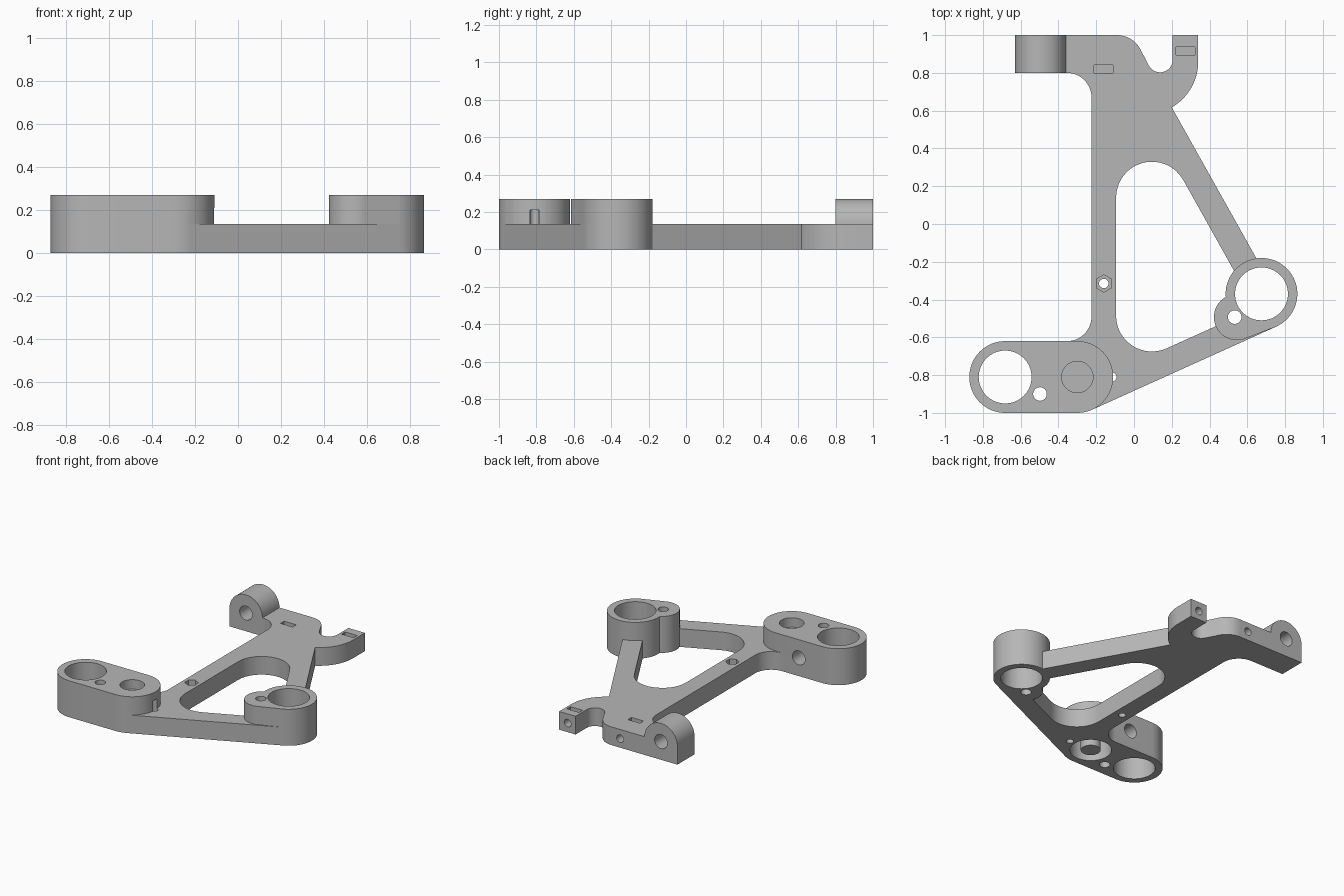
import bpy, bmesh
from math import pi, cos, sin, radians
from mathutils import Matrix, Vector

if "Cube" in bpy.data.objects:
    bpy.data.objects.remove(bpy.data.objects["Cube"], do_unlink=True)

PLATE, TALL = 0.135, 0.27
LEFT_RING = (-0.682, -0.81)
LEFT_PIVOT = (-0.30, -0.81)
RIGHT_RING = (0.675, -0.37)
LOBE = (0.545, -0.493)
R_BOSS, R_BORE = 0.19, 0.14

grey = bpy.data.materials.new("plain grey")
grey.use_nodes = True
grey.diffuse_color = (0.47, 0.47, 0.47, 1)
grey.node_tree.nodes["Principled BSDF"].inputs["Base Color"].default_value = (0.47, 0.47, 0.47, 1)


def arc(centre, r, a0, a1, n=16):
    """Points on an arc, angles in degrees."""
    return [(centre[0] + r * cos(radians(a0 + (a1 - a0) * i / n)),
             centre[1] + r * sin(radians(a0 + (a1 - a0) * i / n))) for i in range(n + 1)]


def circle(centre, r, n=64):
    return arc(centre, r, 0, 360, n)[:-1]


def prism(name, outline, z0, z1):
    """Extrude an outline from z0 up to z1."""
    bm = bmesh.new()
    face = bm.faces.new([bm.verts.new((x, y, z0)) for x, y in outline])
    ext = bmesh.ops.extrude_face_region(bm, geom=[face])
    bmesh.ops.translate(bm, vec=(0, 0, z1 - z0),
                        verts=[v for v in ext["geom"] if isinstance(v, bmesh.types.BMVert)])
    bmesh.ops.recalc_face_normals(bm, faces=bm.faces)
    mesh = bpy.data.meshes.new(name)
    bm.to_mesh(mesh)
    bm.free()
    mesh.materials.append(grey)
    obj = bpy.data.objects.new(name, mesh)
    bpy.context.collection.objects.link(obj)
    return obj


def prism_y(name, outline, y0, y1):
    """Extrude an x-z outline along y."""
    obj = prism(name, outline, -y1, -y0)
    obj.data.transform(Matrix.Rotation(pi / 2, 4, "X"))
    return obj


def box(name, x0, x1, y0, y1, z0, z1):
    return prism(name, [(x0, y0), (x1, y0), (x1, y1), (x0, y1)], z0, z1)


def combine(target, tool, operation):
    """Boolean the tool into the target, then discard the tool."""
    mod = target.modifiers.new(operation, "BOOLEAN")
    mod.operation, mod.solver, mod.object = operation, "EXACT", tool
    bpy.context.view_layer.objects.active = target
    bpy.ops.object.modifier_apply(modifier=mod.name)
    bpy.data.objects.remove(tool, do_unlink=True)


# Directions of the two slanted arms
low_dir = (Vector(RIGHT_RING) - Vector(LEFT_PIVOT)).normalized()
low_normal = Vector((low_dir.y, -low_dir.x))
side_dir = Vector((0.488, -0.873))
side_normal = Vector((0.873, 0.488))
low_start = Vector(LEFT_PIVOT) + low_normal * R_BOSS
low_end = Vector(RIGHT_RING) + low_normal * R_BOSS
fork_end = Vector((0.2, 0.62))

# Flat arm plate with hook, tab and filleted neck
outline = [(-0.45, 1.0), (-0.45, 0.80)]
outline += arc((-0.355, 0.67), 0.13, 90, 0)
outline += arc((-0.355, -0.49), 0.13, 0, -90)
outline += [(-0.355, LEFT_PIVOT[1]), tuple(low_start), tuple(low_end), RIGHT_RING,
            tuple(fork_end + side_dir)]
outline += arc((0.06, 0.86), 0.28, -60, 0)
outline += [(0.34, 1.0), (0.205, 1.0)]
outline += arc((0.138, 0.87), 0.067, 0, -150)
outline += arc((-0.09, 0.86), 0.14, 30, 90)
arm = prism("suspension_arm", outline, 0, PLATE)

# Central window between the arms
top_c, low_c = (0.095, 0.14), (0.095, -0.485)
top_angle, low_angle = 29.2, -66.0
window = arc(low_c, R_BOSS, 180, 360 + low_angle)
window += [tuple(Vector(window[-1]) + low_dir * 0.4)]
upper = arc(top_c, R_BOSS, top_angle, 180)
window += [tuple(Vector(upper[0]) + side_dir * 0.6)] + upper
combine(arm, prism("window_cutter", window, -0.1, 0.4), "DIFFERENCE")

# Tall bosses
stadium = arc(LEFT_PIVOT, R_BOSS, -90, 90, 32) + arc(LEFT_RING, R_BOSS, 90, 270, 32)
lobe_low = Vector(LOBE) + low_normal * 0.122
solids = [
    prism("left_boss", stadium, 0, TALL),
    prism("right_boss", circle(RIGHT_RING, R_BOSS), 0, TALL),
    prism("right_lobe", circle(LOBE, 0.122), 0, TALL),
    prism("lobe_web", [LOBE, tuple(lobe_low), tuple(low_end), RIGHT_RING], 0, TALL),
    prism_y("hinge_block", [(-0.63, 0), (-0.36, 0)] + arc((-0.495, PLATE), 0.135, 0, 180, 32), 0.8, 1.0),
]
for solid in solids:
    combine(arm, solid, "UNION")

# Vertical bores: centre, radius, bottom, top
bores = [
    (LEFT_RING, R_BORE, -0.1, 0.4),
    (RIGHT_RING, R_BORE, -0.1, 0.4),
    (LEFT_PIVOT, 0.083, 0.20, 0.4),
    (LEFT_PIVOT, R_BORE, -0.1, 0.16),
    ((-0.498, -0.90), 0.036, -0.1, 0.4),
    ((0.533, -0.493), 0.036, -0.1, 0.4),
    ((-0.118, -0.81), 0.025, -0.1, 0.21),
    ((-0.16, -0.315), 0.025, -0.1, 0.4),
]
for centre, r, z0, z1 in bores:
    combine(arm, prism("bore_cutter", circle(centre, r, 64 if r > 0.05 else 24), z0, z1), "DIFFERENCE")

# Hexagonal nut pocket
hexagon = arc((-0.16, -0.315), 0.046, 30, 390, 6)[:-1]
combine(arm, prism("nut_cutter", hexagon, 0.08, 0.4), "DIFFERENCE")

# Horizontal bores: x, z, radius, y range
for x, z, r, y0, y1 in [(-0.495, PLATE, 0.052, 0.7, 1.1),
                        (-0.49, PLATE, 0.052, -0.88, -0.5),
                        (-0.16, 0.067, 0.028, 0.77, 1.1),
                        (0.27, 0.067, 0.028, 0.86, 1.1)]:
    combine(arm, prism_y("cross_cutter", circle((x, z), r, 32), y0, y1), "DIFFERENCE")

# Captive nut slots
for x, y in [(-0.162, 0.82), (0.272, 0.915)]:
    combine(arm, box("slot_cutter", x - 0.05, x + 0.05, y - 0.021, y + 0.021, 0.02, 0.3), "DIFFERENCE")

# Centre post inside the lower pivot recess
post = prism("pivot_post", circle(LEFT_PIVOT, 0.067, 48), 0, 0.17)
combine(arm, post, "UNION")

bpy.ops.object.select_all(action="DESELECT")
arm.select_set(True)
bpy.context.view_layer.objects.active = arm
bpy.ops.object.shade_smooth_by_angle(angle=radians(30))
